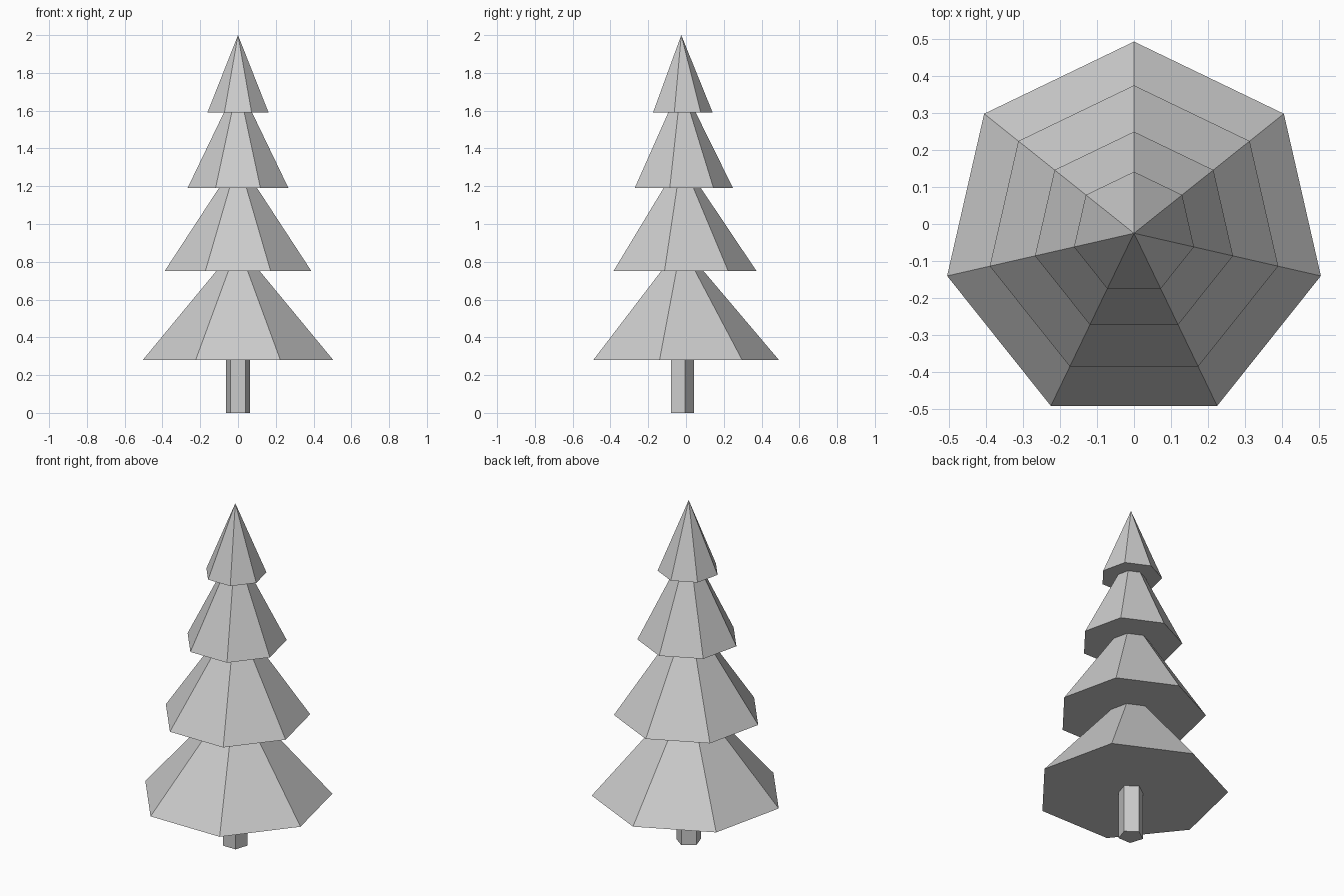
import bpy
import bmesh
import math

if "Cube" in bpy.data.objects:
    bpy.data.objects.remove(bpy.data.objects["Cube"])

CENTRE_Y = -0.025

grey = bpy.data.materials.new("plain_grey")
grey.diffuse_color = (0.6, 0.6, 0.6, 1.0)
grey.use_nodes = True
grey.node_tree.nodes["Principled BSDF"].inputs["Base Color"].default_value = grey.diffuse_color


def ring(bm, sides, radius, z):
    """Regular polygon of vertices with one corner pointing to the back."""
    angles = [math.pi / 2 + i * math.tau / sides for i in range(sides)]
    return [bm.verts.new((radius * math.cos(a), CENTRE_Y + radius * math.sin(a), z))
            for a in angles]


def solid(name, sides, radius, z0, z1, pointed):
    """Closed pyramid or prism with flat faces."""
    bm = bmesh.new()
    low = ring(bm, sides, radius, z0)
    bm.faces.new(low[::-1])
    if pointed:
        tip = bm.verts.new((0, CENTRE_Y, z1))
        for i in range(sides):
            bm.faces.new((low[i], low[(i + 1) % sides], tip))
    else:
        high = ring(bm, sides, radius, z1)
        bm.faces.new(high)
        for i in range(sides):
            j = (i + 1) % sides
            bm.faces.new((low[i], low[j], high[j], high[i]))
    mesh = bpy.data.meshes.new(name)
    bm.to_mesh(mesh)
    bm.free()
    mesh.materials.append(grey)
    obj = bpy.data.objects.new(name, mesh)
    bpy.context.collection.objects.link(obj)
    return obj


# Five-sided trunk
solid("trunk", 5, 0.068, 0.0, 0.28, False)

# Seven-sided branch tiers: radius, base height, tip height
tiers = [(0.517, 0.28, 0.89), (0.399, 0.75, 1.345),
         (0.274, 1.19, 1.745), (0.166, 1.59, 2.0)]
for n, (radius, base, tip) in enumerate(tiers, 1):
    solid(f"branch_tier_{n}", 7, radius, base, tip, True)
